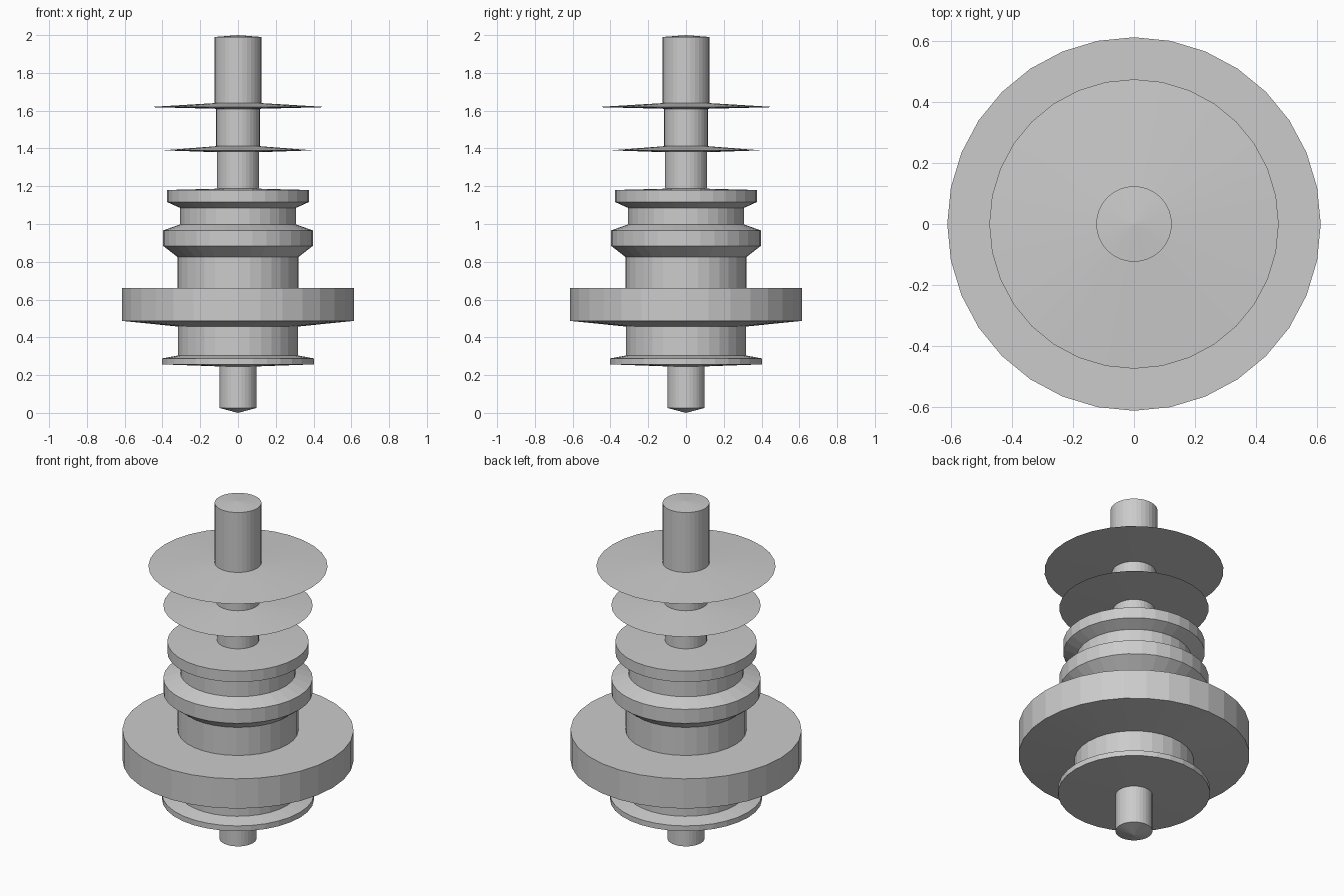
import bpy, bmesh, math

if "Cube" in bpy.data.objects:
    bpy.data.objects.remove(bpy.data.objects["Cube"])

SIDES = 32
grey = bpy.data.materials.new("plain_grey")
grey.diffuse_color = (0.6, 0.6, 0.6, 1)
grey.use_nodes = True
grey.node_tree.nodes["Principled BSDF"].inputs["Base Color"].default_value = grey.diffuse_color


def lathe(name, profile):
    """Spin (radius, height) points around z; radius 0 makes a closed tip."""
    bm = bmesh.new()
    rings = []
    for r, z in profile:
        n = SIDES if r else 1
        rings.append([bm.verts.new((r * math.cos(2 * math.pi * i / SIDES),
                                    r * math.sin(2 * math.pi * i / SIDES), z))
                      for i in range(n)])
    for low, high in zip(rings, rings[1:]):
        for i in range(SIDES):
            j = (i + 1) % SIDES
            quad = [low[i % len(low)], low[j % len(low)],
                    high[j % len(high)], high[i % len(high)]]
            bm.faces.new(list(dict.fromkeys(quad)))
    mesh = bpy.data.meshes.new(name)
    bm.to_mesh(mesh)
    bm.free()
    mesh.materials.append(grey)
    bpy.context.collection.objects.link(bpy.data.objects.new(name, mesh))


# Parts from bottom to top; each begins on the ring where the last one ends
lathe("bottom_pin", [(0, 0), (0.098, 0.026), (0.098, 0.246)])
lathe("bottom_flange", [(0.098, 0.246), (0.403, 0.257), (0.403, 0.288), (0.317, 0.304)])
lathe("lower_drum", [(0.317, 0.304), (0.317, 0.457)])
lathe("main_wheel", [(0.317, 0.457), (0.613, 0.487), (0.613, 0.661), (0.32, 0.661)])
lathe("middle_drum", [(0.32, 0.661), (0.32, 0.825)])
lathe("middle_collar", [(0.32, 0.825), (0.396, 0.884), (0.396, 0.966), (0.306, 0.998)])
lathe("upper_drum", [(0.306, 0.998), (0.306, 1.085)])
lathe("upper_collar", [(0.306, 1.085), (0.375, 1.116), (0.375, 1.18), (0.111, 1.187)])
lathe("lower_shaft", [(0.111, 1.187), (0.111, 1.38)])
lathe("lower_thin_disc", [(0.111, 1.38), (0.396, 1.39), (0.116, 1.412)])
lathe("middle_shaft", [(0.116, 1.412), (0.116, 1.61)])
lathe("upper_thin_disc", [(0.116, 1.61), (0.475, 1.619), (0.124, 1.64)])
lathe("top_shaft", [(0.124, 1.64), (0.124, 1.99), (0, 2.0)])
